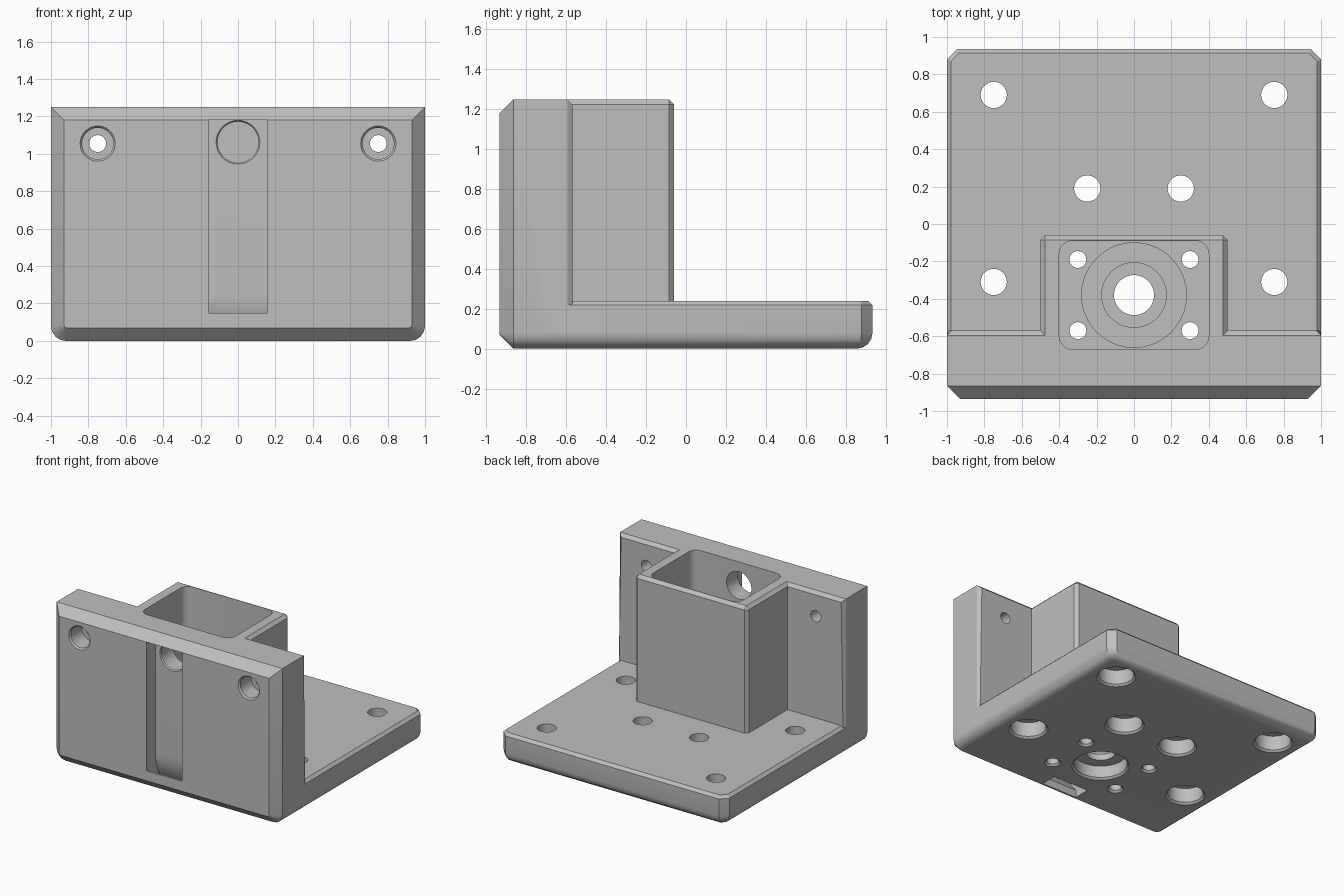
import bpy, bmesh, math
from mathutils import Matrix, Vector

if "Cube" in bpy.data.objects:
    bpy.data.objects.remove(bpy.data.objects["Cube"], do_unlink=True)

grey = bpy.data.materials.new("light_grey_plastic")
grey.use_nodes = True
colour = (0.52, 0.52, 0.52, 1)
grey.diffuse_color = colour
grey.node_tree.nodes["Principled BSDF"].inputs["Base Color"].default_value = colour


def finish(bm, name):
    bmesh.ops.recalc_face_normals(bm, faces=bm.faces)
    mesh = bpy.data.meshes.new(name)
    bm.to_mesh(mesh)
    bm.free()
    mesh.materials.append(grey)
    ob = bpy.data.objects.new(name, mesh)
    bpy.context.collection.objects.link(ob)
    return ob


def box(name, lo, hi, bevels):
    """Box whose edges are bevelled in turn, chosen by a rule on both ends and the middle."""
    bm = bmesh.new()
    bmesh.ops.create_cube(bm, size=1)
    lo, hi = Vector(lo), Vector(hi)
    for v in bm.verts:
        v.co = [(lo[i] + hi[i]) / 2 + v.co[i] * (hi[i] - lo[i]) for i in range(3)]
    for rule, width, segments in bevels:
        edges = [e for e in bm.edges
                 if rule(e.verts[0].co, e.verts[1].co, (e.verts[0].co + e.verts[1].co) / 2)]
        bmesh.ops.bevel(bm, geom=edges, offset=width, offset_type='OFFSET', segments=segments,
                        profile=0.5, affect='EDGES', clamp_overlap=False)
    return finish(bm, name)


def prism(name, points, axis, start, end):
    """Extrude a closed outline along x or z."""
    bm = bmesh.new()
    place = (lambda a, b: (start, a, b)) if axis == 'X' else (lambda a, b: (a, b, start))
    face = bm.faces.new([bm.verts.new(place(a, b)) for a, b in points])
    moved = bmesh.ops.extrude_face_region(bm, geom=[face])["geom"]
    step = Vector((end - start, 0, 0)) if axis == 'X' else Vector((0, 0, end - start))
    bmesh.ops.translate(bm, vec=step, verts=[g for g in moved if isinstance(g, bmesh.types.BMVert)])
    return finish(bm, name)


def bore(name, origin, profile, along_y=False, n=40):
    """Stepped round cutter from (radius, depth) pairs."""
    bm = bmesh.new()
    rings = [[bm.verts.new((r * math.cos(math.tau * i / n), r * math.sin(math.tau * i / n), h))
              for i in range(n)] for r, h in profile]
    for a, b in zip(rings, rings[1:]):
        for i in range(n):
            j = (i + 1) % n
            bm.faces.new((a[i], a[j], b[j], b[i]))
    bm.faces.new(rings[0])
    bm.faces.new(rings[-1])
    if along_y:
        bm.transform(Matrix.Rotation(-math.pi / 2, 4, 'X'))
    bm.transform(Matrix.Translation(origin))
    return finish(bm, name)


def combine(target, tool, operation):
    mod = target.modifiers.new(tool.name, 'BOOLEAN')
    mod.operation, mod.object, mod.solver = operation, tool, 'EXACT'
    bpy.context.view_layer.objects.active = target
    bpy.ops.object.modifier_apply(modifier=mod.name)
    bpy.data.objects.remove(tool, do_unlink=True)


def near(a, b):
    return abs(a - b) < 0.001


FRONT, BACK, TOP, FLOOR = -0.935, 0.935, 1.25, 0.24
WALL_BACK, BLOCK_BACK = -0.57, -0.06

# Upright front wall
body = box("motor_bracket", (-1, FRONT, 0), (1, WALL_BACK, TOP), [
    (lambda a, b, m: near(m.z, 0) and near(abs(m.x), 1), 0.08, 4),
    (lambda a, b, m: near(a.y, FRONT) and near(b.y, FRONT), 0.07, 1),
    (lambda a, b, m: near(a.y, WALL_BACK) and near(b.y, WALL_BACK) and m.z > 0.3, 0.025, 1)])

# Base plate with rounded underside edges
base = box("base_plate", (-1, -0.7, 0), (1, BACK, FLOOR), [
    (lambda a, b, m: near(m.y, BACK) and near(abs(m.x), 1), 0.055, 1),
    (lambda a, b, m: near(a.z, 0) and near(b.z, 0) and m.y > -0.69, 0.08, 4),
    (lambda a, b, m: near(a.z, FLOOR) and near(b.z, FLOOR) and m.y > -0.69, 0.022, 1)])
combine(body, base, 'UNION')

# Motor housing behind the wall
housing = box("motor_housing", (-0.5, -0.7, 0.1), (0.5, BLOCK_BACK, TOP), [
    (lambda a, b, m: m.z > 0.3 and m.y > -0.69, 0.025, 1)])
combine(body, housing, 'UNION')

# Round-cornered pocket, open at the top
outline = []
for k, (cx, cy) in enumerate([(0.33, -0.16), (-0.33, -0.16), (-0.33, -0.6), (0.33, -0.6)]):
    for s in range(7):
        t = math.pi / 2 * (k + s / 6)
        outline.append((cx + 0.07 * math.cos(t), cy + 0.07 * math.sin(t)))
combine(body, prism("pocket", outline, 'Z', FLOOR, 1.4), 'DIFFERENCE')

# Cable channel in the front face, curving out through the underside
channel = [(-1.1, 1.18), (-0.82, 1.18)]
for s in range(9):
    t = math.radians(44) * s / 8
    channel.append((-0.82 + 0.36 * (1 - math.cos(t)), 0.25 - 0.36 * math.sin(t)))
channel += [(-0.72, -0.1), (-0.85, -0.1), (-0.85, 0.06), (-0.92, 0.15), (-1.1, 0.15)]
combine(body, prism("cable_channel", channel, 'X', -0.157, 0.157), 'DIFFERENCE')
combine(body, bore("cable_hole", (0, -0.84, 1.062),
                   [(0.117, 0), (0.117, 0.02), (0.11, 0.03), (0.11, 0.3)], True), 'DIFFERENCE')

# Counterbored screw holes through the wall
for x in (-0.75, 0.75):
    combine(body, bore("wall_screw_hole", (x, FRONT, 1.055),
                       [(0.094, -0.1), (0.094, 0), (0.084, 0.012), (0.084, 0.15),
                        (0.045, 0.15), (0.045, 0.6)], True), 'DIFFERENCE')

# Base screw holes, counterbored from below
for x, y in ((0.75, 0.69), (0.25, 0.19), (0.75, -0.31)):
    for side in (-1, 1):
        combine(body, bore("base_screw_hole", (side * x, y, 0),
                           [(0.145, -0.1), (0.145, 0), (0.13, 0.015), (0.13, 0.13),
                            (0.07, 0.13), (0.07, 0.5)]), 'DIFFERENCE')

# Motor screw holes and stepped shaft opening
for x in (-0.3, 0.3):
    for y in (-0.19, -0.57):
        combine(body, bore("motor_screw_hole", (x, y, 0),
                           [(0.06, -0.1), (0.06, 0), (0.045, 0.015), (0.045, 0.5)]), 'DIFFERENCE')
combine(body, bore("shaft_opening", (0, -0.38, 0),
                   [(0.21, -0.1), (0.21, 0), (0.195, 0.015), (0.195, 0.11), (0.107, 0.11),
                    (0.107, 0.16), (0.173, 0.16), (0.173, 0.2), (0.28, 0.2), (0.28, 0.5)]),
        'DIFFERENCE')

# Smooth the rounds, keep the chamfers sharp
bpy.ops.object.select_all(action='DESELECT')
body.select_set(True)
bpy.context.view_layer.objects.active = body
bpy.ops.object.shade_smooth_by_angle(angle=math.radians(30))
